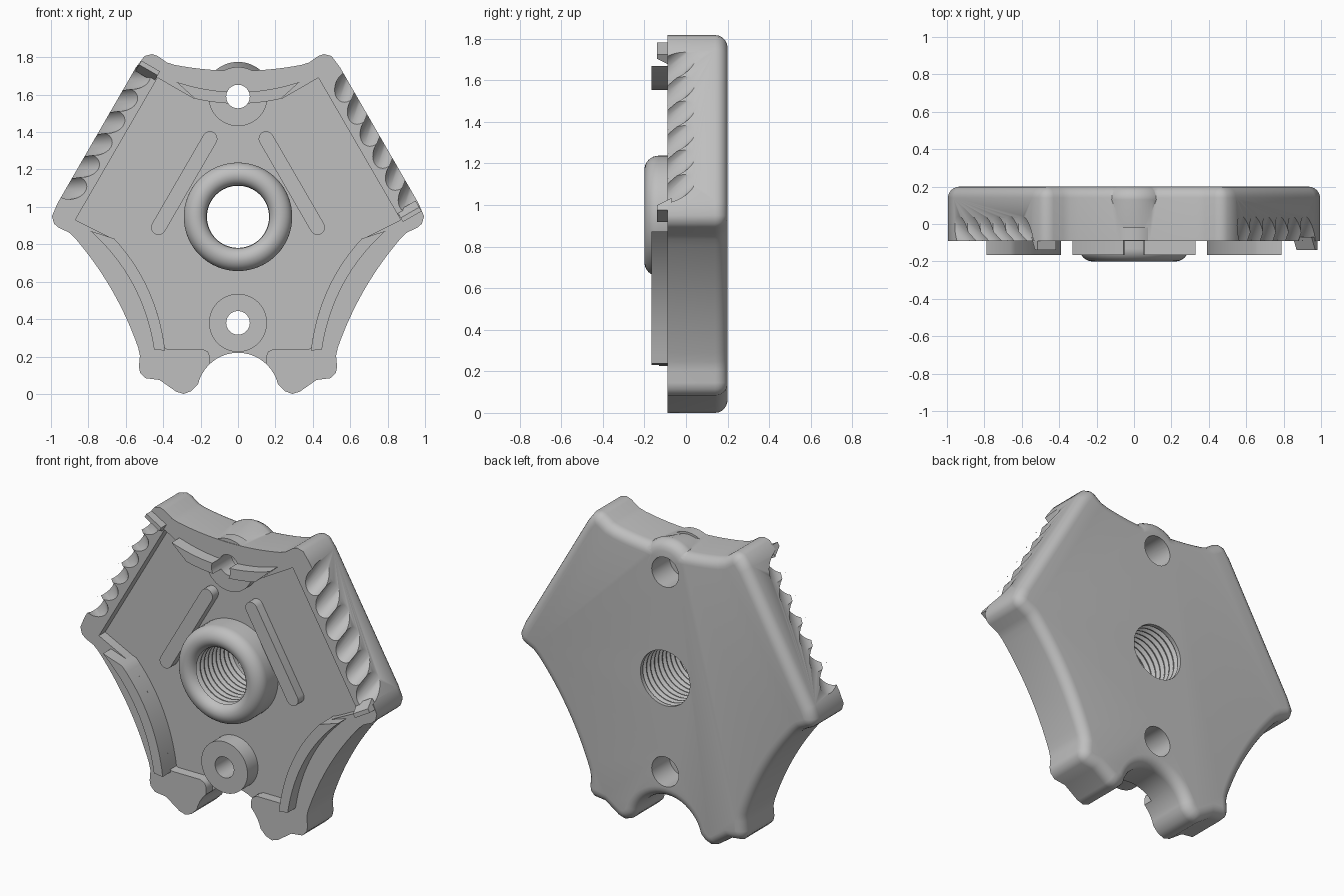
import bpy, bmesh, math
from mathutils import Vector, Matrix

if "Cube" in bpy.data.objects:
    bpy.data.objects.remove(bpy.data.objects["Cube"])

C = 0.947            # height of the hub axis
FRONT, FLOOR, BACK, FIL = -0.09, -0.03, 0.2, 0.06

grey = bpy.data.materials.new("matte_grey")
grey.diffuse_color = (0.52, 0.52, 0.52, 1)
grey.use_nodes = True
grey.node_tree.nodes["Principled BSDF"].inputs["Base Color"].default_value = grey.diffuse_color


def polar(s, t, deg):
    """Point at distance s along direction deg and t sideways (anticlockwise)."""
    a = math.radians(deg)
    return (s * math.cos(a) - t * math.sin(a), C + s * math.sin(a) + t * math.cos(a))


def finish(name, bm):
    bmesh.ops.recalc_face_normals(bm, faces=bm.faces)
    me = bpy.data.meshes.new(name)
    bm.to_mesh(me)
    bm.free()
    me.materials.append(grey)
    ob = bpy.data.objects.new(name, me)
    bpy.context.collection.objects.link(ob)
    return ob


def loft(name, rings, capped=True):
    """Skin a list of equal-length 3D rings; capped ends or a closed loop."""
    bm = bmesh.new()
    vs = [[bm.verts.new(p) for p in r] for r in rings]
    n = len(vs[0])
    pairs = list(zip(vs, vs[1:])) + ([] if capped else [(vs[-1], vs[0])])
    for a, b in pairs:
        for i in range(n):
            j = (i + 1) % n
            bm.faces.new((a[i], a[j], b[j], b[i]))
    if capped:
        bm.faces.new(vs[0])
        bm.faces.new(vs[-1])
    return finish(name, bm)


def prism(name, pts, y0, y1):
    return loft(name, [[(x, y, z) for x, z in pts] for y in (y0, y1)])


def lathe(name, profile, cz, capped=True, seg=64):
    return loft(name, [[(r * math.cos(2 * math.pi * i / seg), y,
                         cz + r * math.sin(2 * math.pi * i / seg)) for i in range(seg)]
                       for r, y in profile], capped)


def inset(pts, d):
    """Mitred inward offset of an anticlockwise outline."""
    out = []
    for i, p in enumerate(pts):
        a, p, b = Vector(pts[i - 1]), Vector(p), Vector(pts[(i + 1) % len(pts)])
        e, f = (p - a).normalized(), (b - p).normalized()
        n1, n2 = Vector((-e.y, e.x)), Vector((-f.y, f.x))
        out.append(tuple(p + (n1 + n2) * d / (1 + n1.dot(n2))))
    return out


def boolean(ob, cutter, op='DIFFERENCE', keep=False):
    m = ob.modifiers.new("cut", 'BOOLEAN')
    m.object, m.operation, m.solver = cutter, op, 'EXACT'
    bpy.context.view_layer.objects.active = ob
    bpy.ops.object.modifier_apply(modifier=m.name)
    if not keep:
        bpy.data.objects.remove(cutter)


def span(a, b, n):
    return [a + (b - a) * i / n for i in range(n + 1)]


# Body outline: three scalloped sides, with a round notch at the bottom
tip = [(0.545, 0.80), (0.5, 0.86), (0.46, 0.87), (0.43, 0.86), (0.38, 0.825)]
side = [(-t, d) for t, d in tip] + [(t, 0.78 + 0.28 * t * t) for t in span(-0.34, 0.34, 16)] + tip[::-1]
foot = [(0.33, 0.012), (0.29, 0.0), (0.25, 0.015)]
a0 = math.atan2(0.05, 0.214)
notch = [(0.22 * math.cos(a), 0.22 * math.sin(a)) for a in span(math.pi - a0, a0, 20)]
outline = [polar(d, t, g) for g in (90, 210) for t, d in side]
outline += [(-x, z) for x, z in foot] + notch + foot[::-1]
outline += [polar(d, t, 330) for t, d in side]

rings = [[(x, FRONT, z) for x, z in outline]]
for a in span(0, math.pi / 2, 6):
    rings.append([(x, BACK - FIL + FIL * math.sin(a), z)
                  for x, z in inset(outline, FIL * (1 - math.cos(a)))])
body = loft("body_plate", rings)

# Tapered swelling behind the top screw hole
boolean(body, lathe("swelling", [(0.13, -0.08), (0.185, 0.13), (0.182, 0.155), (0.168, 0.18),
                                 (0.15, 0.193), (0.125, 0.2)], 1.59), 'UNION')

# Recessed front floor
def inner(t):
    return 0.605 + 0.5 * t * t

floor = [polar(inner(t), t, 90) for t in span(-0.24, 0.24, 12)]
floor += [(-0.43, 1.69), (-0.87, 0.93)]
left = [polar(inner(t), t, 210) for t in span(-0.22, 0.41, 14)]
low = [(-0.38, 0.24), (-0.19, 0.24), (-0.16, 0.225), (-0.15, 0.2), (-0.15, 0.1)]
half = left + low
floor += half + [(-x, z) for x, z in half[::-1]] + [(0.87, 0.93), (0.43, 1.69)]
boolean(body, prism("recess_cutter", floor, -0.3, FLOOR))

# Slanted finger grooves along the two upper edges
R = 0.063
for deg in (30, 150):
    for k in range(6):
        p = (0.822 + 0.81 * R, 0.327 - 0.136 * k, -0.025 - 0.59 * R)
        ends = []
        for q in (-1, 1):
            x, z = polar(p[0] + q * 0.095, p[1] + q * 0.075, deg)
            ends.append(Vector((x, p[2] + q * 0.13, z)))
        axis = ends[1] - ends[0]
        bm = bmesh.new()
        bmesh.ops.create_cone(bm, cap_ends=True, segments=28, radius1=R, radius2=R, depth=0.6,
                              matrix=Matrix.Translation((ends[0] + ends[1]) / 2)
                              @ axis.to_track_quat('Z', 'Y').to_matrix().to_4x4())
        boolean(body, finish("groove_cutter", bm))

# Raised ribs following the scalloped sides
ribs = []
for name, deg, lo, hi in (("top_rib", 90, 0, 0), ("left_rib", 210, 0, 1), ("right_rib", 330, 1, 0)):
    o = [(t, inner(t) + 0.062) for t in span(-0.39 if lo else -0.33, 0.39 if hi else 0.33, 16)]
    i = [(t, inner(t)) for t in span(-0.425 if lo else -0.23, 0.425 if hi else 0.23, 16)]
    ribs.append(prism(name, [polar(d, t, deg) for t, d in o + i[::-1]], -0.165, FLOOR + 0.02))

# Small ramps at the end of each groove row
for name, deg in (("right_ramp", 30), ("left_ramp", 150)):
    rings = []
    for s in (0.75, 0.865):
        ring = []
        for t, y in ((-0.465, FRONT + 0.02), (-0.465, -0.14), (-0.44, -0.14), (-0.40, FRONT + 0.02)):
            x, z = polar(s, t, deg)
            ring.append((x, y, z))
        rings.append(ring)
    loft(name, rings)

# Slanted round-ended bars
for name, sx in (("left_bar", -1), ("right_bar", 1)):
    ang = math.atan2(1.365 - 0.89, 0.425 - 0.15)
    pts = [(0.15 - 0.04 * math.cos(ang - math.pi / 2 + a), 1.365 + 0.04 * math.sin(ang - math.pi / 2 + a))
           for a in span(0, math.pi, 8)]
    pts += [(0.425 - 0.04 * math.cos(ang + math.pi / 2 + a), 0.89 + 0.04 * math.sin(ang + math.pi / 2 + a))
            for a in span(0, math.pi, 8)]
    prism(name, [(sx * x, z) for x, z in pts], -0.087, FLOOR + 0.01)

# Rounded hub ring
hub_profile = [(0.14, 0.0), (0.29, 0.0)]
hub_profile += [(0.222 + 0.068 * math.cos(a), -0.132 - 0.068 * math.sin(a)) for a in span(0, math.pi / 2, 8)]
hub_profile += [(0.205, -0.197), (0.188, -0.188), (0.174, -0.172), (0.165, -0.15), (0.14, -0.15)]
hub = lathe("hub_ring", hub_profile, C, capped=False)

# Screw bosses
low_boss = lathe("lower_boss", [(0.155, -0.13), (0.155, FLOOR + 0.01)], 0.38)
top_boss = lathe("upper_boss", [(0.158, -0.087), (0.158, FLOOR + 0.01)], 1.59)

# Threaded centre bore
thread = [(0.166, -0.3)]
for i in range(9):
    y = -0.16 + 0.038 * i
    thread += [(0.166, y), (0.184, y + 0.014), (0.184, y + 0.018), (0.166, y + 0.032)]
thread.append((0.166, 0.3))
bore = lathe("bore_cutter", thread, C)
boolean(body, bore, keep=True)
boolean(hub, bore)

# Screw holes with wider counterbores at the back
for z, parts in ((1.59, (top_boss, ribs[0])), (0.38, (low_boss,))):
    screw = lathe("screw_cutter", [(0.063, -0.4), (0.063, 0.03), (0.09, 0.03), (0.09, 0.4)], z, seg=40)
    for ob in (body,) + parts:
        boolean(ob, screw, keep=True)
    bpy.data.objects.remove(screw)

# Smooth shading with crisp edges
bpy.ops.object.select_all(action='SELECT')
bpy.context.view_layer.objects.active = body
bpy.ops.object.shade_smooth_by_angle(angle=math.radians(42))
